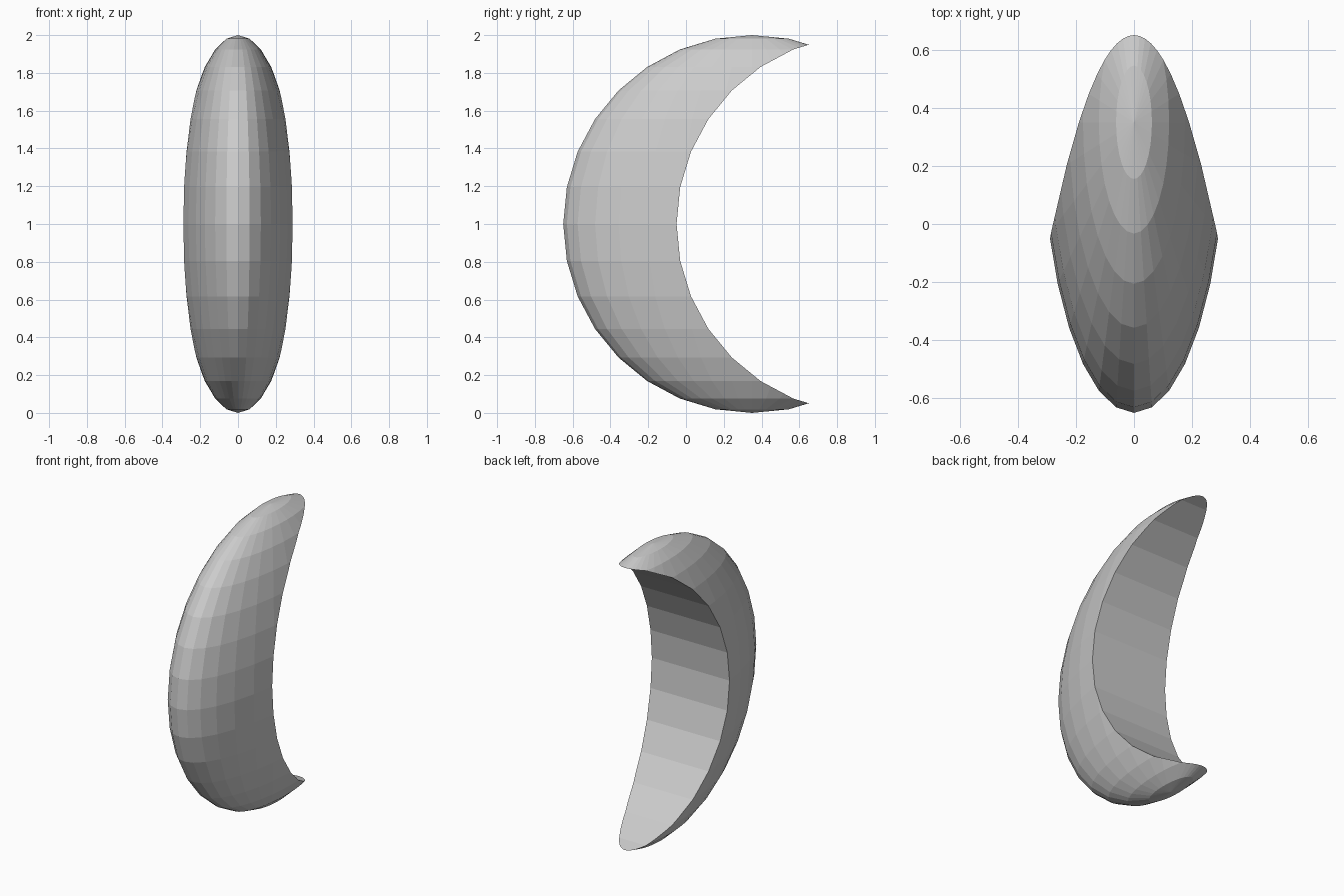
import bpy
from math import radians

if "Cube" in bpy.data.objects:
    bpy.data.objects.remove(bpy.data.objects["Cube"])

# Crescent body: flattened low-poly sphere, pole along z
bpy.ops.mesh.primitive_uv_sphere_add(segments=32, ring_count=16, radius=1,
                                     location=(0, 0.35, 1))
crescent = bpy.context.object
crescent.name = "crescent"
crescent.scale = (0.316, 1, 1)
bpy.ops.object.transform_apply(location=False, rotation=False, scale=True)

# Hollow: cylinder across x, same radius, shifted towards the back
bpy.ops.mesh.primitive_cylinder_add(vertices=32, radius=1, depth=2,
                                    location=(0, 0.95, 1),
                                    rotation=(0, radians(90), 0))
cutter = bpy.context.object
cutter.name = "hollow_cutter"
cutter.hide_render = True

# Carve the hollow, then drop the cutter
cut = crescent.modifiers.new("hollow", 'BOOLEAN')
cut.operation = 'DIFFERENCE'
cut.solver = 'EXACT'
cut.object = cutter
bpy.ops.object.select_all(action='DESELECT')
crescent.select_set(True)
bpy.context.view_layer.objects.active = crescent
bpy.ops.object.modifier_apply(modifier=cut.name)
bpy.data.objects.remove(cutter, do_unlink=True)
bpy.ops.object.shade_flat()
